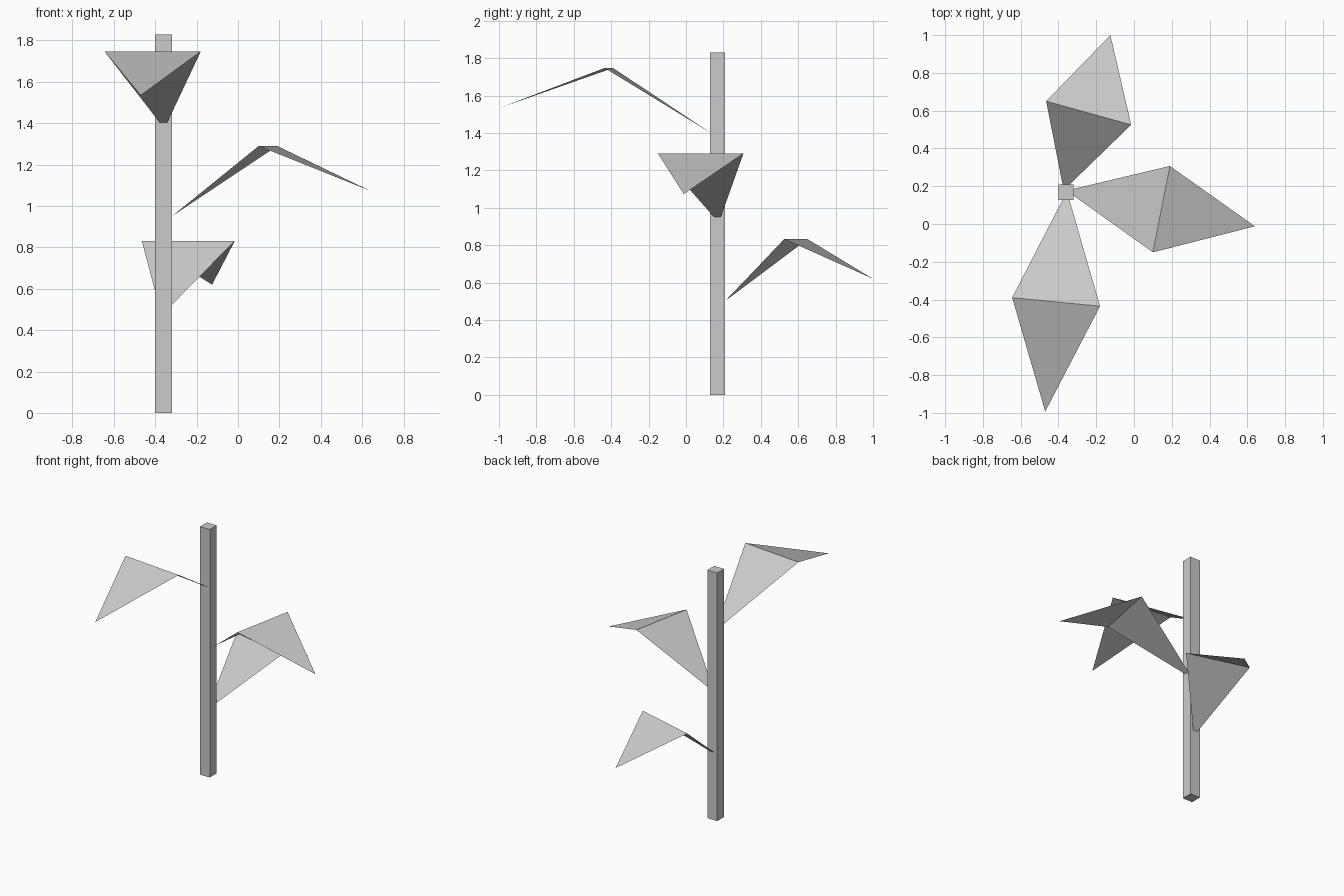
import bpy
import bmesh
from mathutils import Vector

cube = bpy.data.objects.get("Cube")
if cube:
    bpy.data.objects.remove(cube, do_unlink=True)

grey = bpy.data.materials.new("plain grey")
grey.use_nodes = True
colour = (0.6, 0.6, 0.6, 1)
grey.diffuse_color = colour
grey.node_tree.nodes["Principled BSDF"].inputs["Base Color"].default_value = colour


def add_object(name, bm):
    mesh = bpy.data.meshes.new(name)
    bm.to_mesh(mesh)
    bm.free()
    mesh.materials.append(grey)
    obj = bpy.data.objects.new(name, mesh)
    bpy.context.collection.objects.link(obj)
    return obj


STEM_X, STEM_Y, WIDTH, HEIGHT = -0.36, 0.168, 0.08, 1.83

# Square upright stem
bm = bmesh.new()
bmesh.ops.create_cube(bm, size=1)
bmesh.ops.scale(bm, vec=(WIDTH, WIDTH, HEIGHT), verts=bm.verts)
bmesh.ops.translate(bm, vec=(STEM_X, STEM_Y, HEIGHT / 2), verts=bm.verts)
add_object("stem", bm)


def leaf(name, outward, base_z, left, right, tip):
    """Folded sheet: a blade rising to the fold, then a drooping tip."""
    out = Vector(outward)
    side = Vector((0, 0, 1)).cross(out) * 0.018
    base = Vector((STEM_X, STEM_Y, base_z)) + out * WIDTH / 2
    bm = bmesh.new()
    a, b, c, d, e = [bm.verts.new(p) for p in (base + side, base - side, right, left, tip)]
    bm.faces.new((a, b, c, d))
    bm.faces.new((d, c, e))
    bmesh.ops.recalc_face_normals(bm, faces=bm.faces)
    bm.normal_update()
    if sum(f.normal.z for f in bm.faces) < 0:
        bmesh.ops.reverse_faces(bm, faces=bm.faces)
    add_object(name, bm)


# Three leaves climbing around the stem
leaf("lower_back_leaf", (0, 1, 0), 0.50,
     (-0.465, 0.65, 0.832), (-0.015, 0.525, 0.832), (-0.125, 1.0, 0.62))
leaf("middle_left_leaf", (1, 0, 0), 0.95,
     (0.19, 0.307, 1.29), (0.10, -0.15, 1.29), (0.64, -0.012, 1.073))
leaf("upper_front_leaf", (0, -1, 0), 1.403,
     (-0.18, -0.435, 1.747), (-0.645, -0.39, 1.747), (-0.47, -0.993, 1.535))
